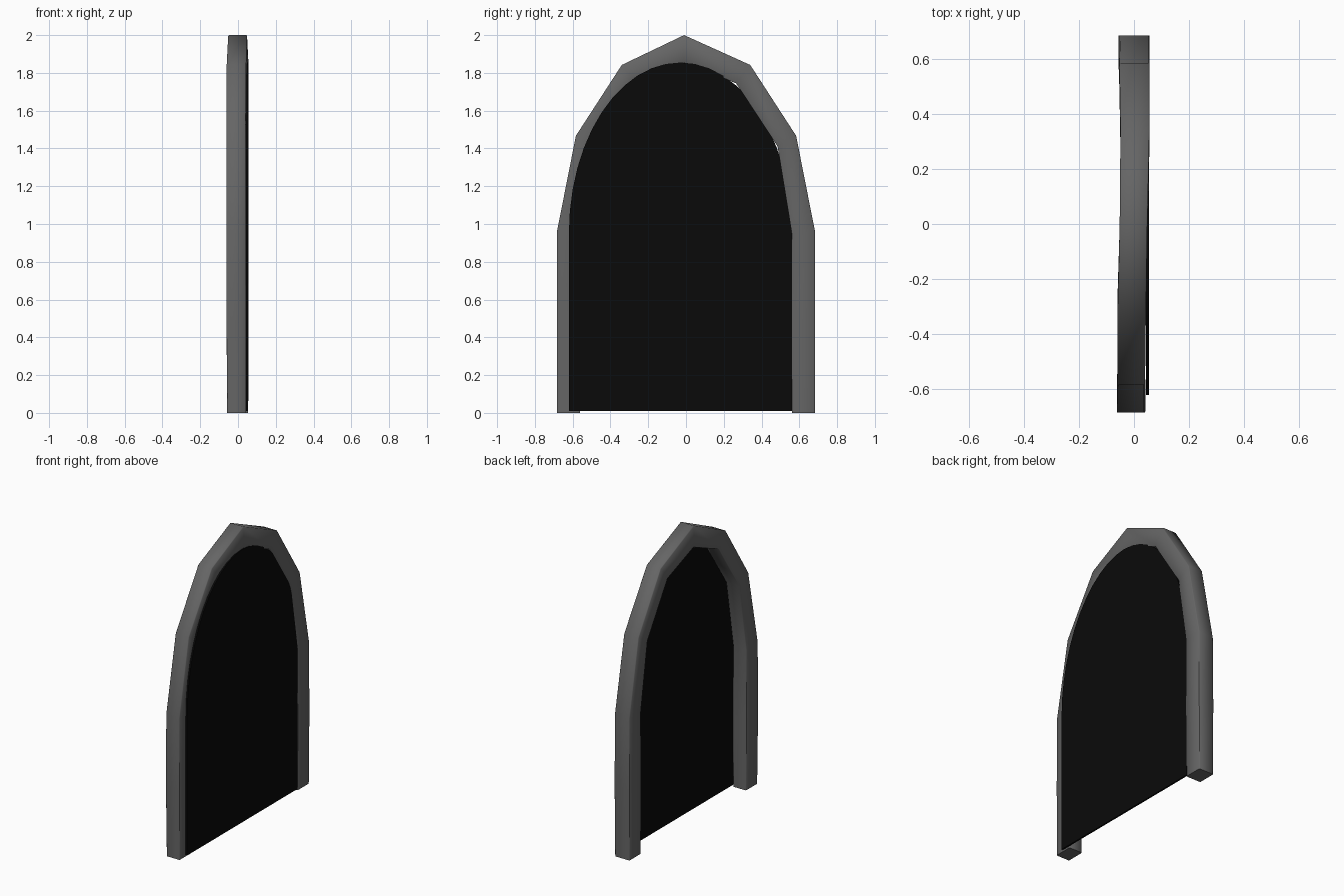
import bpy, bmesh, math

if "Cube" in bpy.data.objects:
    bpy.data.objects.remove(bpy.data.objects["Cube"])


def make_object(name, bm, grey, angle):
    bmesh.ops.recalc_face_normals(bm, faces=bm.faces)
    mesh = bpy.data.meshes.new(name)
    bm.to_mesh(mesh)
    bm.free()
    obj = bpy.data.objects.new(name, mesh)
    bpy.context.collection.objects.link(obj)
    mat = bpy.data.materials.new(name + "_colour")
    mat.diffuse_color = (grey, grey, grey, 1)
    mat.use_nodes = True
    mat.node_tree.nodes["Principled BSDF"].inputs["Base Color"].default_value = mat.diffuse_color
    mesh.materials.append(mat)
    bpy.ops.object.select_all(action='DESELECT')
    bpy.context.view_layer.objects.active = obj
    obj.select_set(True)
    bpy.ops.object.shade_smooth_by_angle(angle=math.radians(angle))
    return obj


# Stone arch: outer (y, z), inner (y, z) for one side, from the foot to the crown
half = [((0.683, 0), (0.56, 0)), ((0.683, 0.48), (0.56, 0.48)),
        ((0.683, 0.96), (0.56, 0.95)), ((0.583, 1.467), (0.485, 1.41)),
        ((0.34, 1.842), (0.265, 1.745))]
crown = ((-0.01, 2.0), (-0.01, 1.853))
mirrored = [((-o[0], o[1]), (-i[0], i[1])) for o, i in half]
stations = mirrored + [crown] + half[::-1]
# Slightly uneven front and back faces along the arch (x low, x high)
depths = [(-0.057, 0.041), (-0.061, 0.04), (-0.061, 0.04), (-0.06, 0.04),
          (-0.06, 0.043), (-0.052, 0.048), (-0.049, 0.056), (-0.053, 0.056),
          (-0.055, 0.056), (-0.056, 0.056), (-0.055, 0.054)]

bm = bmesh.new()
rings = []
for (o, i), (lo, hi) in zip(stations, depths):
    rings.append([bm.verts.new(c) for c in
                  ((lo, *o), (hi, *o), (hi, *i), (lo, *i))])
for a, b in zip(rings, rings[1:]):
    for k in range(4):
        n = (k + 1) % 4
        bm.faces.new((a[k], a[n], b[n], b[k]))
bm.faces.new(rings[0])
bm.faces.new(rings[-1])
# Softened outer corners
long_edges = [e for e in bm.edges
              if any(e.verts[0] in r and e.verts[1] in s and
                     r.index(e.verts[0]) == s.index(e.verts[1])
                     for r, s in list(zip(rings, rings[1:])) +
                     list(zip(rings[1:], rings)))]
bmesh.ops.bevel(bm, geom=long_edges, offset=0.004, segments=1,
                affect='EDGES', clamp_overlap=True)
make_object("arch_frame", bm, 0.13, 50)

# Dark panel: round-topped thin slab set at the right face of the arch
bm = bmesh.new()
cy, ry, spring, rise, steps = -0.03, 0.59, 0.95, 0.905, 24
outline = [(cy - ry, 0.01), (cy + ry, 0.01)]
for s in range(steps + 1):
    t = math.pi * s / steps
    outline.append((cy + ry * math.cos(t), spring + rise * math.sin(t)))
face = bm.faces.new([bm.verts.new((0.043, y, z)) for y, z in outline])
ext = bmesh.ops.extrude_face_region(bm, geom=[face])
moved = [v for v in ext["geom"] if isinstance(v, bmesh.types.BMVert)]
bmesh.ops.translate(bm, verts=moved, vec=(0.011, 0, 0))
if not any(all(abs(v.co.x - 0.043) < 1e-5 for v in f.verts) for f in bm.faces):
    bm.faces.new([v for v in bm.verts if abs(v.co.x - 0.043) < 1e-5])
make_object("dark_panel", bm, 0.003, 30)
